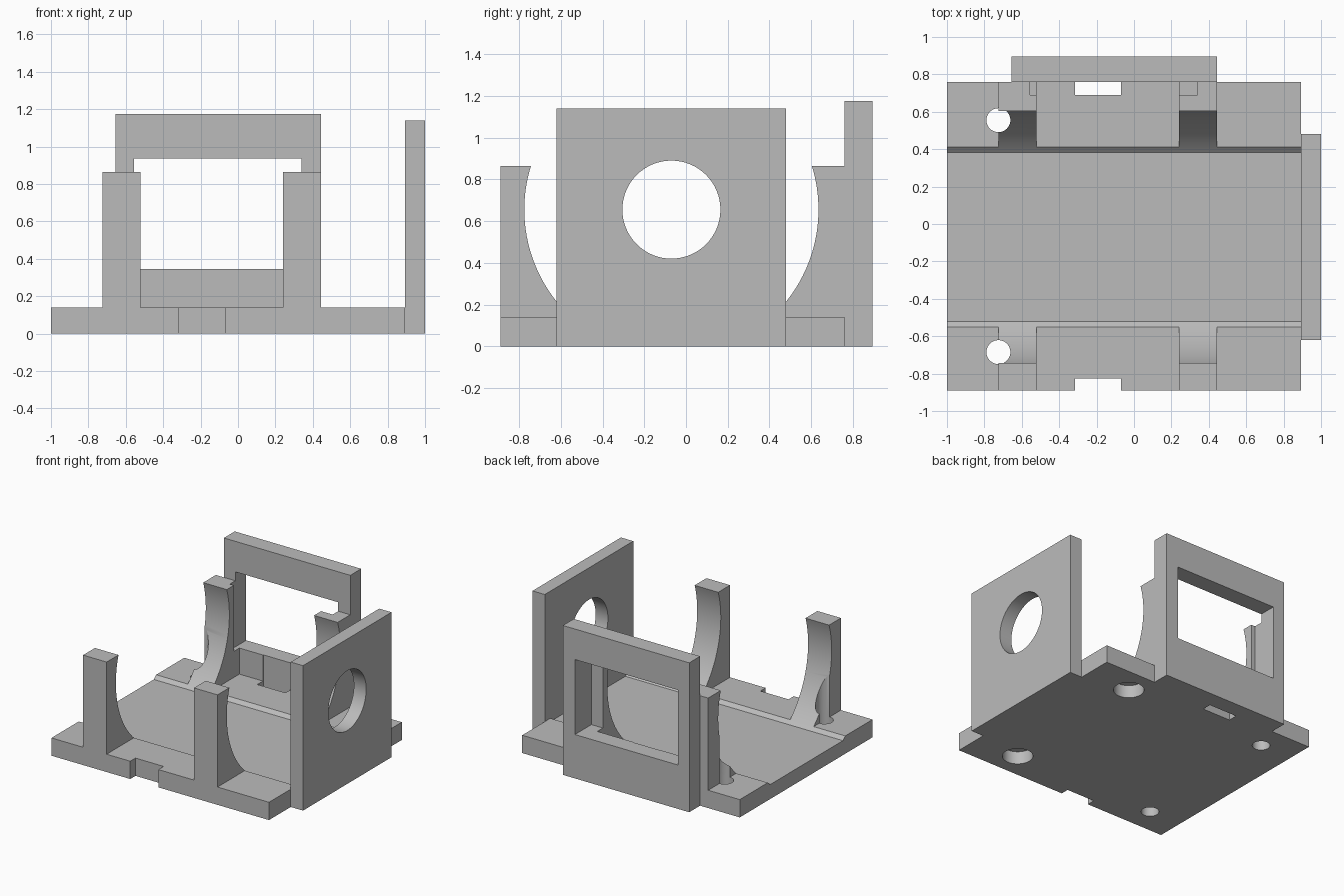
import bpy, bmesh, math
from mathutils import Vector

if "Cube" in bpy.data.objects:
    bpy.data.objects.remove(bpy.data.objects["Cube"], do_unlink=True)

grey = bpy.data.materials.new("light_grey")
grey.use_nodes = True
colour = (0.5, 0.5, 0.5, 1)
grey.diffuse_color = colour
grey.node_tree.nodes["Principled BSDF"].inputs["Base Color"].default_value = colour


def prism(name, points, offset):
    """Extrude a closed outline of 3D points along an offset."""
    bm = bmesh.new()
    face = bm.faces.new([bm.verts.new(p) for p in points])
    top = bmesh.ops.extrude_face_region(bm, geom=[face])["geom"]
    bmesh.ops.translate(bm, vec=Vector(offset),
                        verts=[v for v in top if isinstance(v, bmesh.types.BMVert)])
    bmesh.ops.recalc_face_normals(bm, faces=bm.faces)
    mesh = bpy.data.meshes.new(name)
    bm.to_mesh(mesh)
    bm.free()
    ob = bpy.data.objects.new(name, mesh)
    bpy.context.collection.objects.link(ob)
    mesh.materials.append(grey)
    return ob


def box(name, x, y, z):
    corners = [(x[0], y[0], z[0]), (x[1], y[0], z[0]), (x[1], y[1], z[0]), (x[0], y[1], z[0])]
    return prism(name, corners, (0, 0, z[1] - z[0]))


def peg(name, x, y, r, z, n=48):
    ring = [(x + r * math.cos(math.tau * i / n), y + r * math.sin(math.tau * i / n), z[0])
            for i in range(n)]
    return prism(name, ring, (0, 0, z[1] - z[0]))


def cut(ob, cutters):
    bpy.ops.object.select_all(action='DESELECT')
    bpy.context.view_layer.objects.active = ob
    ob.select_set(True)
    for cutter in cutters:
        mod = ob.modifiers.new("cut", 'BOOLEAN')
        mod.operation, mod.solver, mod.object = 'DIFFERENCE', 'EXACT', cutter
        bpy.ops.object.modifier_apply(modifier=mod.name)
    bpy.ops.object.shade_smooth_by_angle(angle=math.radians(20))


# Shared dimensions
AXIS_Y, AXIS_Z, BORE = -0.07, 0.655, 0.705
FLOOR, TOP, FRONT, BACK = 0.114, 0.14, -0.89, 0.76
SIDE = 0.893

# Cutters: round bore with a flat floor, window, slots and screw holes
start = math.asin((FLOOR - AXIS_Z) / BORE)
sweep = math.pi - 2 * start
outline = [(-1.2, AXIS_Y + BORE * math.cos(start + sweep * i / 120),
            AXIS_Z + BORE * math.sin(start + sweep * i / 120)) for i in range(121)]
bore = prism("bore_cutter", outline, (2.4, 0, 0))
window = box("window_cutter", (-0.555, 0.34), (0.69, 1), (0.345, 0.935))
back_slot = box("back_slot_cutter", (-0.315, -0.07), (0.69, BACK + 0.004), (-0.1, 0.345))
front_slot = box("front_slot_cutter", (-0.315, -0.07), (-1, -0.825), (-0.1, 0.3))
holes = [peg("screw_hole_cutter", -0.725, y, 0.064, (-0.1, 0.6)) for y in (-0.685, 0.555)]
sockets = [peg("socket_cutter", 0.515, y, 0.11, (-0.1, 0.1)) for y in (-0.685, 0.555)]
eye_ring = [(0.7, AXIS_Y + 0.235 * math.cos(math.tau * i / 64),
             AXIS_Z + 0.235 * math.sin(math.tau * i / 64)) for i in range(64)]
eye = prism("round_opening_cutter", eye_ring, (0.5, 0, 0))

# Base plate
base = box("base_plate", (-1, SIDE), (FRONT, BACK), (0, TOP))
cut(base, [bore, back_slot, front_slot] + holes + sockets)

# Four curved cradle posts
for side, xs in (("right", (-0.725, -0.52)), ("left", (0.24, 0.445))):
    for end, ys in (("front", (FRONT, -0.54)), ("back", (0.40, BACK))):
        post = box(f"{end}_{side}_post", xs, ys, (TOP, 0.865))
        cut(post, [bore, window] + (holes if side == "right" else []))

# Back frame with its rectangular window
frame = box("back_frame", (-0.655, 0.445), (BACK, 0.895), (0, 1.175))
cut(frame, [window, back_slot])

# Side plate with its round opening
plate = box("side_plate", (SIDE, 1), (-0.62, 0.48), (0, 1.14))
cut(plate, [eye])

# Remove the cutters
for helper in [bore, window, back_slot, front_slot, eye] + holes + sockets:
    bpy.data.objects.remove(helper, do_unlink=True)
